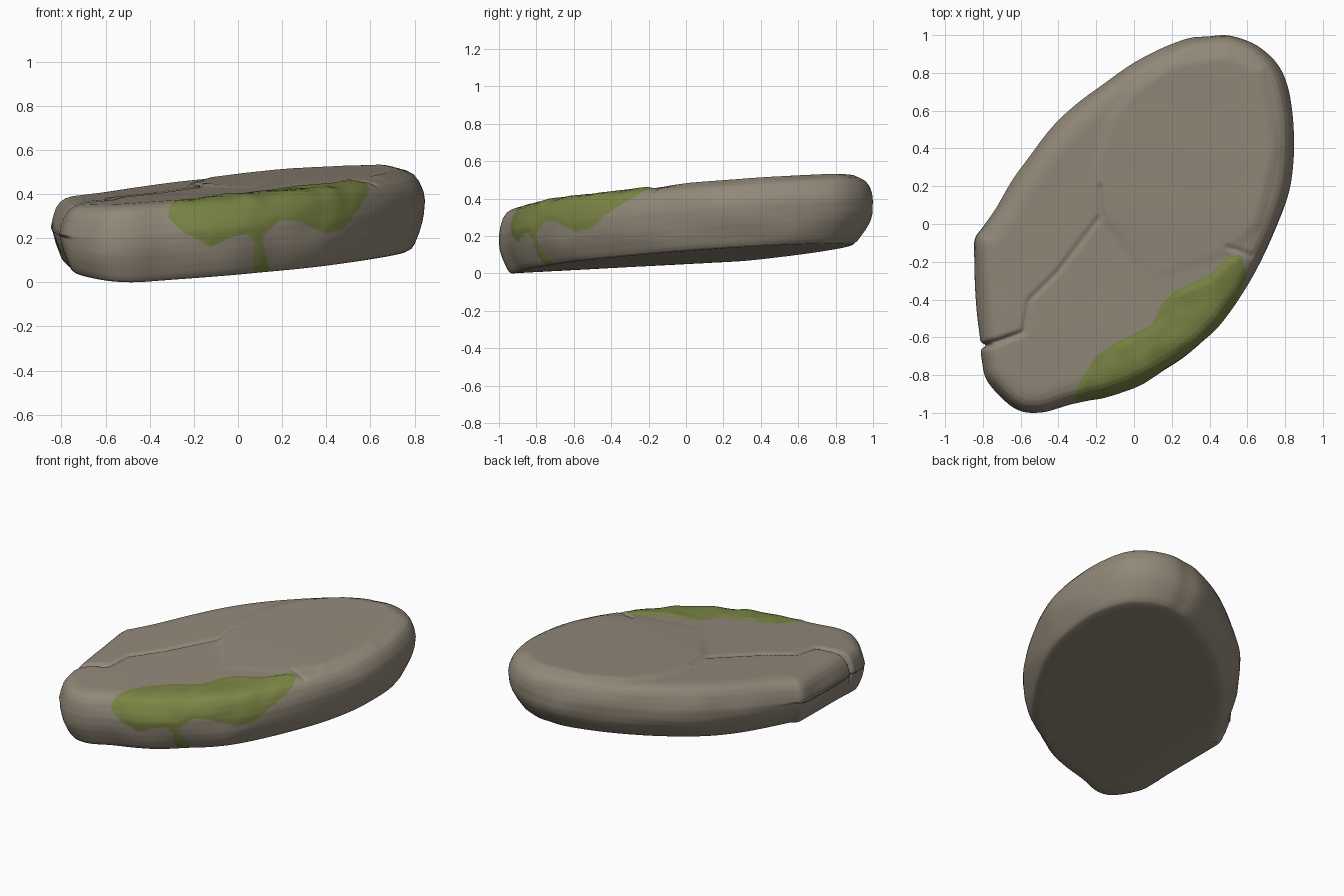
import bpy, bmesh, math
from mathutils import Vector, noise

if "Cube" in bpy.data.objects:
    bpy.data.objects.remove(bpy.data.objects["Cube"])

# Outline of the slab, seen from above (counter-clockwise)
OUTLINE = [(-.49, -1), (-.32, -.95), (-.15, -.91), (0, -.86), (.15, -.775), (.29, -.69),
           (.43, -.56), (.57, -.38), (.68, -.19), (.765, 0), (.825, .2), (.847, .42), (.835, .62),
           (.78, .82), (.67, .94), (.52, 1), (.4, 1), (.25, .975), (0, .855), (-.25, .68),
           (-.45, .485), (-.6, .285), (-.72, .1), (-.80, -.01), (-.845, -.08), (-.845, -.2),
           (-.828, -.4), (-.812, -.6), (-.805, -.72), (-.77, -.84), (-.63, -.975)]
# Raised plate and cracks on top
PLATE = [(-.17, .05), (-.2, .2), (-.19, .33), (-.13, .55), (0, .72), (.2, .86), (.5, .91), (.68, .82),
         (.76, .4), (.66, 0), (.5, -.15), (.1, -.28)]
CRACK = [(-.9, -.655), (-.72, -.62), (-.58, -.57), (-.55, -.4), (-.4, -.25), (-.17, .05), (-.18, .2)]
SHORT = [(.5, -.12), (.55, -.135), (.62, -.165)]
# Moss limits, from above and from the front
MOSS_TOP = [(-.32, -.94), (-.28, -.82), (-.2, -.7), (-.1, -.63), (0, -.58), (.1, -.53), (.15, -.42),
            (.22, -.35), (.4, -.27), (.5, -.17), (.57, -.16), (.6, -.25), (.59, -.33), (.9, -.4),
            (.7, -1.2), (-.33, -1.2)]
MOSS_FRONT = [(-.34, .6), (-.32, .36), (-.31, .29), (-.25, .23), (-.12, .16), (-.03, .2), (.04, .22),
              (.08, .18), (.07, .06), (.09, .04), (.13, .04), (.15, .06), (.11, .19), (.13, .23),
              (.2, .28), (.3, .27), (.4, .22), (.48, .24), (.55, .33), (.61, .42), (.7, .6)]
STEPS = 20


def seg_dist(x, y, a, b):
    dx, dy = b[0] - a[0], b[1] - a[1]
    t = max(0, min(1, ((x - a[0]) * dx + (y - a[1]) * dy) / (dx * dx + dy * dy)))
    return math.hypot(x - a[0] - t * dx, y - a[1] - t * dy)


def line_dist(x, y, pts):
    return min(seg_dist(x, y, a, b) for a, b in zip(pts, pts[1:]))


def poly_dist(x, y, pts):
    """Signed distance to a polygon, negative inside."""
    inside = False
    for a, b in zip(pts, pts[1:] + pts[:1]):
        if (a[1] > y) != (b[1] > y) and x < a[0] + (y - a[1]) * (b[0] - a[0]) / (b[1] - a[1]):
            inside = not inside
    d = line_dist(x, y, pts + pts[:1])
    return -d if inside else d


def smooth(t):
    t = max(0, min(1, t))
    return t * t * (3 - 2 * t)


def catmull(a, b, c, d, t):
    return .5 * (2 * b + (c - a) * t + (2 * a - 5 * b + 4 * c - d) * t * t + (3 * b - a - 3 * c + d) * t ** 3)


# Dense smooth outline and its outward directions
P = [Vector(p) for p in OUTLINE]
M = len(P)
ring = [catmull(P[i - 1], P[i], P[(i + 1) % M], P[(i + 2) % M], k / STEPS)
        for i in range(M) for k in range(STEPS)]
N = len(ring)
normals = []
for i in range(N):
    t = ring[(i + 18) % N] - ring[i - 18]
    normals.append(Vector((t.y, -t.x)).normalized())


def z_top(x, y):
    return .437 + .053 * x + .062 * y


def z_bot(x, y):
    # the underside curves up at the left end
    return .075 + .062 * x + .053 * y + .45 * max(0, -.4 - x) ** 2


# Edge profile: (inset, height above the bottom plane or below the top plane)
LOW = [(.13, 0), (.105, .006), (.08, .025), (.04, .075), (.015, .12), (.004, .16)]
HIGH = [(0, .14), (.008, .10), (.025, .055), (.045, .027), (.07, .011), (.1, .003), (.13, 0)]
levels = [("low", d, h, 1) for d, h in LOW] + [("high", d, h, 1) for d, h in HIGH]
# Subdivide the profile, then add inner rings for the two flat sides
full = [("bottom", .13, 0, s / 12) for s in range(1, 12)]
for A, B in zip(levels, levels[1:]):
    for k in range(3):
        full.append((A, B, k / 3, 1))
full.append((levels[-1], levels[-1], 0, 1))
full += [("top", .13, 0, s / 56) for s in range(55, 0, -1)]


def edge_point(level, i):
    kind, d, h, _ = level
    n = normals[i]
    if kind == "low":
        d *= .55 + .45 * smooth(n.y * 1.3)      # more undercut at the back
    q = ring[i] - n * d
    z = z_bot(q.x, q.y) + h if kind == "low" else z_top(q.x, q.y) - h
    return Vector((q.x, q.y, z))


def place(level, i):
    """Position and moss distance of one vertex."""
    if level[0] in ("bottom", "top"):
        e = edge_point(("low" if level[0] == "bottom" else "high", .13, 0, 1), i) * level[3]
        z = z_bot(e.x, e.y) if level[0] == "bottom" else z_top(e.x, e.y)
        p = Vector((e.x, e.y, z))
    else:
        p = edge_point(level[0], i).lerp(edge_point(level[1], i), level[2])
    if level[0] == "bottom":
        return p, 1.0
    x, y, z = p
    n = normals[i]
    side = smooth(1 - (ring[i] - p.xy).length / .12)     # fades out away from the rim
    up = smooth((z - z_top(x, y) + .12) / .1)
    # gently hewn sides
    w = side * noise.noise(Vector((x * 3, y * 3, z * 6))) * .012 * (1 - up * .7)
    p.x += n.x * w
    p.y += n.y * w
    # raised plate and cracks
    if up > 0:
        fade = .25 + .75 * smooth((y + .3) / .4)
        p.z += up * .012 * fade * smooth(.5 - poly_dist(x, y, PLATE) / .07)
        p.z += up * .003 * noise.noise(Vector((x * 3, y * 3, 5)))
        dc = line_dist(x, y, CRACK)
        p.z -= up * (.009 + .02 * smooth((-.5 - x) / .25)) * math.exp(-(dc / .015) ** 2)
        p.z -= up * .009 * math.exp(-(line_dist(x, y, SHORT) / .014) ** 2)
    # crack running down the left side
    if x < -.5:
        g = .03 * side * math.exp(-((y + .642) / .014) ** 2) * smooth((z - .1) / .15)
        p.x -= n.x * g
        p.y -= n.y * g
    # moss is a thin lumpy layer
    sd = 1.0
    if y < .1:
        sd = max(poly_dist(x, y, MOSS_TOP), poly_dist(x, z, MOSS_FRONT))
        lump = smooth(-sd / .04) * (.004 + .010 * noise.noise(Vector((x * 8, y * 8, z * 8))))
        p.z += lump * up
        p.x += n.x * lump * side * .5
        p.y += n.y * lump * side * .5
    return p, sd


# Slab mesh: rings from bottom centre to top centre
bm = bmesh.new()
moss = {}
rows = []
for level in full:
    row = []
    for i in range(N):
        p, sd = place(level, i)
        v = bm.verts.new(p)
        moss[v] = sd if abs(sd) > 1e-5 else 1e-5
        row.append(v)
    rows.append(row)
for a, b in zip(rows, rows[1:]):
    for i in range(N):
        j = (i + 1) % N
        bm.faces.new((a[i], a[j], b[j], b[i]))
for row, flip in ((rows[0], True), (rows[-1], False)):
    c = bm.verts.new(sum((v.co for v in row), Vector()) / N)
    moss[c] = 1.0
    for i in range(N):
        f = (row[i], row[(i + 1) % N], c)
        bm.faces.new(f[::-1] if flip else f)

# Cut a clean moss border and colour the faces inside it
cuts = set()
for e in list(bm.edges):
    a, b = e.verts
    if moss[a] * moss[b] < 0:
        t = moss[a] / (moss[a] - moss[b])
        _, v = bmesh.utils.edge_split(e, a, min(.97, max(.03, t)))
        moss[v] = 0
        cuts.add(v)
for f in list({f for v in cuts for f in v.link_faces}):
    vs = [v for v in f.verts if v in cuts]
    if len(vs) == 2:
        bmesh.utils.face_split(f, vs[0], vs[1])
for f in bm.faces:
    f.smooth = True
    f.material_index = 1 if sum(moss[v] for v in f.verts) < 0 else 0

# Centre the slab and stand it on the ground
axes = list(zip(*(v.co for v in bm.verts)))
shift = Vector(((min(axes[0]) + max(axes[0])) / 2, (min(axes[1]) + max(axes[1])) / 2, min(axes[2])))
bmesh.ops.translate(bm, vec=-shift, verts=bm.verts)

mesh = bpy.data.meshes.new("stone_slab")
bm.to_mesh(mesh)
bm.free()
for name, col in (("warm_grey_stone", (.285, .247, .19, 1)), ("green_moss", (.20, .235, .06, 1))):
    m = bpy.data.materials.new(name)
    m.diffuse_color = col
    m.use_nodes = True
    m.node_tree.nodes["Principled BSDF"].inputs["Base Color"].default_value = m.diffuse_color
    mesh.materials.append(m)
slab = bpy.data.objects.new("stone_slab", mesh)
bpy.context.collection.objects.link(slab)
